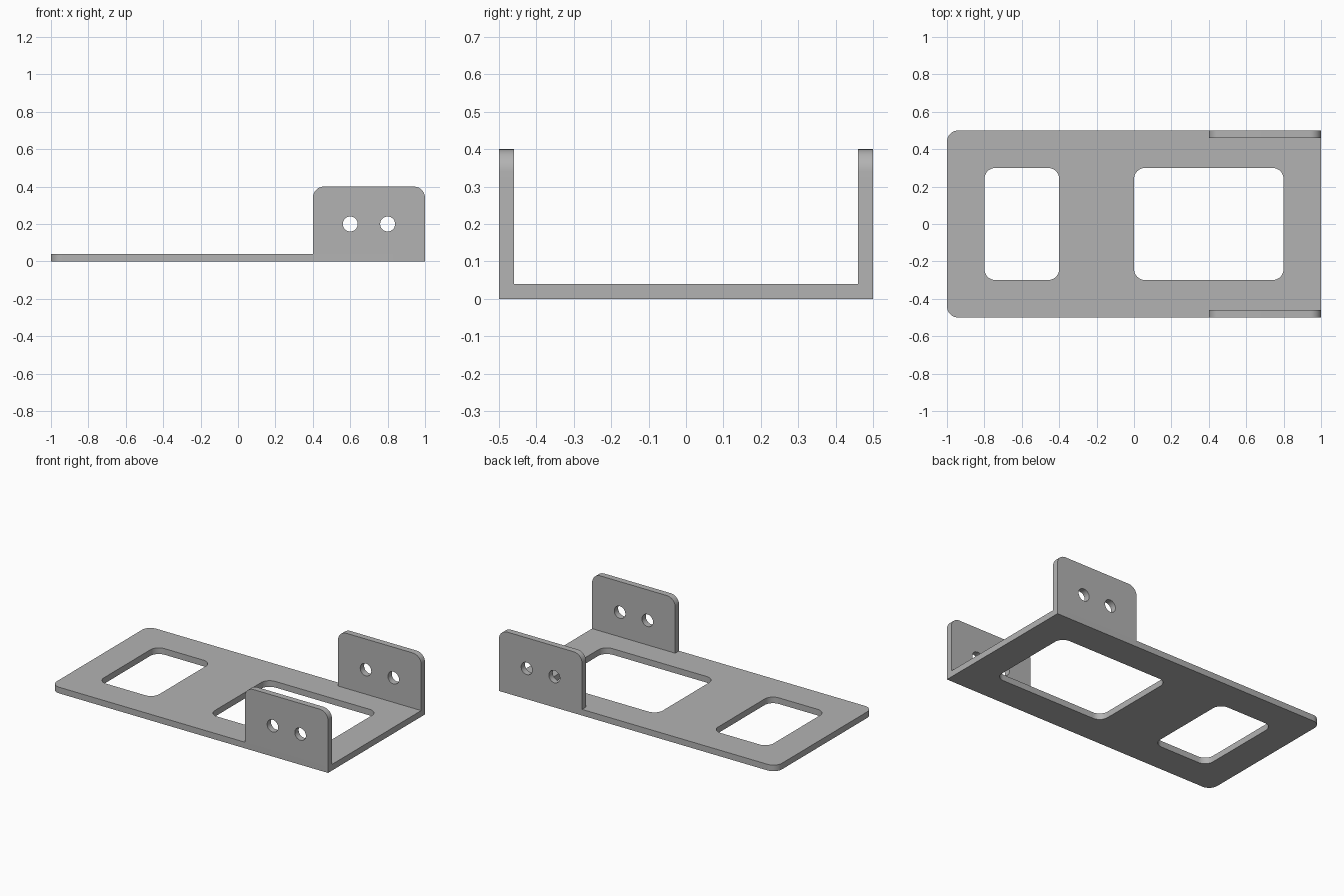
import bpy
import bmesh
from math import cos, sin, pi
from mathutils import Matrix, Vector

if "Cube" in bpy.data.objects:
    bpy.data.objects.remove(bpy.data.objects["Cube"])

THICK = 0.04
CORNER = 0.06

grey = bpy.data.materials.new("plain grey")
grey.use_nodes = True
colour = (0.45, 0.45, 0.45, 1)
grey.diffuse_color = colour
grey.node_tree.nodes["Principled BSDF"].inputs["Base Color"].default_value = colour


def arc(cx, cy, r, start, sweep, steps):
    return [(cx + r * cos(start + sweep * i / steps),
             cy + r * sin(start + sweep * i / steps)) for i in range(steps + 1)]


def rounded_rect(x0, y0, x1, y1, radii):
    """Corners run anticlockwise from the top right; radius 0 is square."""
    corners = [(x1, y1, -1, -1), (x0, y1, 1, -1), (x0, y0, 1, 1), (x1, y0, -1, 1)]
    points = []
    for i, ((x, y, sx, sy), r) in enumerate(zip(corners, radii)):
        if r:
            points += arc(x + sx * r, y + sy * r, r, i * pi / 2, pi / 2, 10)
        else:
            points.append((x, y))
    return points


def circle(cx, cy, r):
    return arc(cx, cy, r, 0, 2 * pi, 32)[:-1]


def plate(name, loops, matrix):
    """Fill an outline with holes, thicken it and place it."""
    bm = bmesh.new()
    edges = []
    for loop in loops:
        verts = [bm.verts.new((x, y, 0)) for x, y in loop]
        edges += [bm.edges.new((a, b)) for a, b in zip(verts, verts[1:] + verts[:1])]
    bmesh.ops.triangle_fill(bm, edges=edges, use_beauty=True, normal=(0, 0, 1))
    out = bmesh.ops.extrude_face_region(bm, geom=bm.faces[:], use_keep_orig=True)
    top = [v for v in out["geom"] if isinstance(v, bmesh.types.BMVert)]
    bmesh.ops.translate(bm, verts=top, vec=(0, 0, THICK))
    bmesh.ops.recalc_face_normals(bm, faces=bm.faces[:])
    bmesh.ops.transform(bm, matrix=matrix, verts=bm.verts[:])
    mesh = bpy.data.meshes.new(name)
    bm.to_mesh(mesh)
    bm.free()
    mesh.materials.append(grey)
    obj = bpy.data.objects.new(name, mesh)
    bpy.context.collection.objects.link(obj)
    bpy.ops.object.select_all(action="DESELECT")
    obj.select_set(True)
    bpy.context.view_layer.objects.active = obj
    bpy.ops.object.shade_smooth_by_angle()
    return obj


# Base plate with two windows, rounded only at the far end
plate("base_plate", [
    rounded_rect(-1, -0.5, 1, 0.5, (0, CORNER, CORNER, 0)),
    rounded_rect(-0.8, -0.3, -0.4, 0.3, [CORNER] * 4),
    rounded_rect(0, -0.3, 0.8, 0.3, [CORNER] * 4),
], Matrix())

# Upright side tabs with two bolt holes each
for name, y in (("right_tab", -0.5 + THICK), ("left_tab", 0.5)):
    stand = Matrix.Translation(Vector((0, y, 0))) @ Matrix.Rotation(pi / 2, 4, "X")
    plate(name, [
        rounded_rect(0.4, THICK, 1, 0.4, (CORNER, CORNER, 0, 0)),
        circle(0.6, 0.2, 0.04),
        circle(0.8, 0.2, 0.04),
    ], stand)
